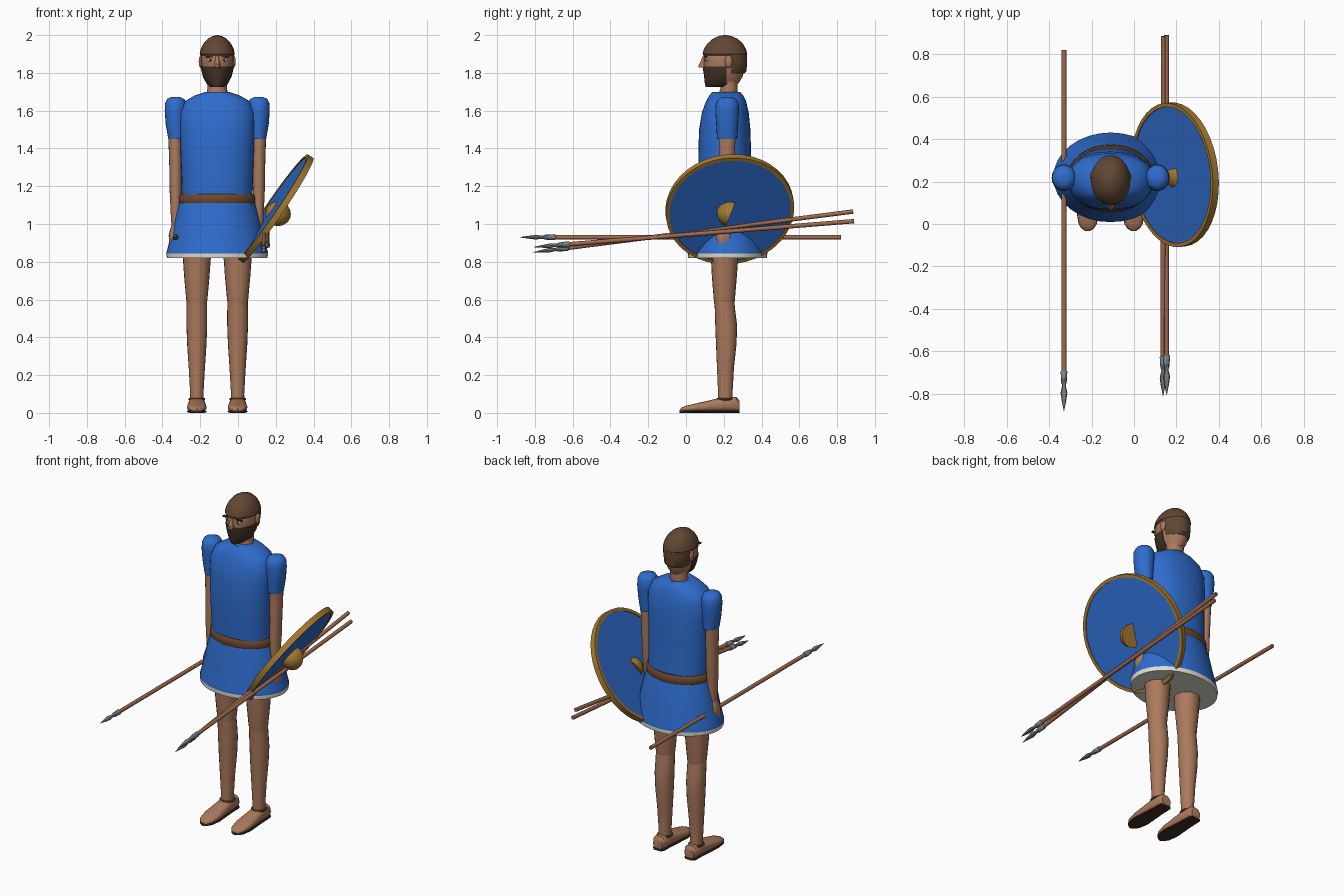
import bpy, bmesh, math
from mathutils import Vector, Matrix

if "Cube" in bpy.data.objects:
    bpy.data.objects.remove(bpy.data.objects["Cube"])

CX = -0.11  # body centre line


def srgb(r, g, b):
    return [((c / 255 + 0.055) / 1.055) ** 2.4 if c > 10 else c / 3300 for c in (r, g, b)] + [1]


def mat(name, *rgb):
    m = bpy.data.materials.new(name)
    m.diffuse_color = srgb(*rgb)
    m.use_nodes = True
    m.node_tree.nodes["Principled BSDF"].inputs["Base Color"].default_value = m.diffuse_color
    return m


BLUE = mat("blue cloth", 46, 108, 205)
SKIN = mat("skin", 172, 122, 93)
HAIR = mat("hair brown", 98, 71, 52)
BEARD = mat("beard brown", 68, 50, 38)
BELT = mat("belt leather", 108, 72, 45)
GOLD = mat("bronze", 165, 122, 48)
WOOD = mat("spear wood", 160, 107, 78)
STEEL = mat("steel", 128, 133, 138)
CREAM = mat("cream", 222, 221, 208)
DARK = mat("sole dark", 62, 44, 33)


def finish(name, bm, mats, rule=None, angle=40):
    bmesh.ops.recalc_face_normals(bm, faces=bm.faces[:])
    for f in bm.faces:
        f.smooth = True
        if rule:
            f.material_index = rule(f)
    me = bpy.data.meshes.new(name)
    bm.to_mesh(me)
    bm.free()
    for m in mats:
        me.materials.append(m)
    me.set_sharp_from_angle(angle=math.radians(angle))
    ob = bpy.data.objects.new(name, me)
    bpy.context.collection.objects.link(ob)
    return ob


def loft(name, rings, mats, n=24, axis="z", power=2.0, rule=None, cut=None, matrix=None, angle=40):
    """Skin rings of (position, a, b, ra, rb) along an axis; cut = (point, normal to remove)."""
    bm = bmesh.new()
    loops = []
    for t, a, b, ra, rb in rings:
        loop = []
        for i in range(n):
            u = 2 * math.pi * i / n
            c, s = math.cos(u), math.sin(u)
            p = a + ra * math.copysign(abs(c) ** (2 / power), c)
            q = b + rb * math.copysign(abs(s) ** (2 / power), s)
            loop.append(bm.verts.new((p, q, t) if axis == "z" else (p, t, q)))
        loops.append(loop)
    for l0, l1 in zip(loops, loops[1:]):
        for i in range(n):
            j = (i + 1) % n
            bm.faces.new((l0[i], l0[j], l1[j], l1[i]))
    bm.faces.new(loops[0])
    bm.faces.new(loops[-1])
    if cut:
        g = bm.verts[:] + bm.edges[:] + bm.faces[:]
        r = bmesh.ops.bisect_plane(bm, geom=g, plane_co=cut[0], plane_no=cut[1], clear_outer=True)
        edges = [e for e in r["geom_cut"] if isinstance(e, bmesh.types.BMEdge)]
        bmesh.ops.edgeloop_fill(bm, edges=edges)
    if matrix:
        bm.transform(matrix)
    return finish(name, bm, mats, rule, angle)


def body(rings):
    return [(z, CX, cy, rx, ry) for z, cy, rx, ry in rings]


def ball(name, loc, scale, m, seg=16):
    bm = bmesh.new()
    bmesh.ops.create_uvsphere(bm, u_segments=seg, v_segments=seg // 2, radius=1)
    bm.transform(Matrix.Translation(loc) @ Matrix.Diagonal((*scale, 1)))
    return finish(name, bm, [m])


def box(name, loc, size, m):
    bm = bmesh.new()
    bmesh.ops.create_cube(bm, size=1)
    bm.transform(Matrix.Translation(loc) @ Matrix.Diagonal((*size, 1)))
    return finish(name, bm, [m])


# Tunic, skirt with pale hem, belt
loft("tunic_torso", body([(1.10, .215, .188, .145), (1.2, .21, .188, .142), (1.36, .205, .194, .14),
     (1.5, .205, .2, .136), (1.59, .208, .2, .124), (1.65, .212, .172, .106),
     (1.68, .213, .12, .09), (1.70, .213, .06, .073)]), [BLUE], n=32, power=2.3)
loft("tunic_skirt", body([(.82, .22, .266, .208), (.845, .22, .27, .211), (.86, .22, .266, .208),
     (.95, .219, .243, .19), (1.05, .217, .222, .172), (1.12, .215, .2, .155)]), [BLUE, CREAM],
     n=32, rule=lambda f: 1 if f.calc_center_median().z < .85 else 0)
loft("belt", body([(1.105, .215, .198, .153), (1.115, .215, .205, .16), (1.15, .215, .202, .158),
     (1.16, .215, .193, .15)]), [BELT], n=32)

# Neck and head
loft("neck", body([(1.66, .22, .058, .055), (1.72, .228, .052, .045), (1.8, .225, .054, .05)]), [SKIN])
loft("head", body([(1.74, .2, .05, .075), (1.78, .2, .073, .1), (1.84, .202, .084, .11),
     (1.9, .205, .087, .112), (1.95, .205, .07, .09), (1.98, .205, .04, .055)]), [SKIN])
loft("hair_cap", body([(1.893, .206, .089, .114), (1.9, .206, .093, .118), (1.925, .206, .088, .112),
     (1.955, .207, .073, .094), (1.98, .207, .051, .067), (1.994, .207, .027, .036),
     (2.0, .207, .006, .008)]), [HAIR], n=28)
loft("hair_back", body([(1.795, .215, .07, .09), (1.808, .21, .082, .11), (1.86, .207, .09, .117),
     (1.9, .206, .091, .117)]), [HAIR], n=28, cut=((0, .237, 0), (0, -1, 0)))
loft("beard", body([(1.725, .175, .034, .07), (1.74, .19, .055, .09), (1.78, .201, .076, .105),
     (1.82, .203, .086, .113), (1.835, .203, .087, .113)]), [BEARD], n=28,
     cut=((0, .215, 0), (0, 1, 0)))
loft("nose", body([(1.828, .09, .017, .024), (1.838, .09, .018, .026), (1.865, .092, .011, .014),
     (1.888, .095, .008, .008)]), [SKIN], n=10)

for s, side in ((-1, "left"), (1, "right")):
    # Eyes, brows and ears
    ball("eye_" + side, (CX + s * .037, .109, 1.868), (.017, .008, .008), CREAM, 12)
    ball("pupil_" + side, (CX + s * .037, .103, 1.868), (.007, .004, .007), DARK, 10)
    box("brow_" + side, (CX + s * .04, .104, 1.885), (.046, .014, .009), BEARD)
    ball("ear_" + side, (CX + s * .086, .226, 1.86), (.012, .02, .034), SKIN, 12)

    # Arms
    ax = CX + s * .22
    loft("sleeve_" + side, [(1.45, ax - s * .003, .218, .042, .053), (1.53, ax, .218, .053, .058),
         (1.6, ax, .218, .058, .063), (1.64, ax, .218, .056, .06), (1.662, ax, .218, .045, .047),
         (1.672, ax, .218, .024, .025)], [BLUE], n=20)
    loft("arm_" + side, [(.97, ax, .205, .021, .026), (1.05, ax, .208, .026, .031),
         (1.18, ax, .212, .032, .041), (1.25, ax, .215, .032, .04),
         (1.47, ax + s * .002, .218, .037, .045)], [SKIN], n=18)
    hx = ax + s * .012
    loft("hand_" + side, [(.875, hx, .2, .014, .022), (.895, hx, .2, .022, .036),
         (.94, hx, .2, .025, .042), (.975, hx - s * .006, .204, .022, .034),
         (1.0, ax, .206, .021, .026)], [SKIN], n=14)

    # Legs
    lx = CX + s * .108
    loft("thigh_" + side, [(.575, lx, .203, .052, .053), (.6, lx, .203, .056, .056),
         (.72, lx, .203, .067, .066), (.9, lx, .205, .08, .077)], [SKIN], n=20)
    loft("shin_" + side, [(.04, lx, .208, .036, .04), (.1, lx, .208, .035, .038),
         (.24, lx, .209, .043, .045), (.36, lx, .213, .051, .054), (.46, lx, .213, .055, .058),
         (.54, lx, .207, .055, .054), (.59, lx, .203, .054, .053)], [SKIN], n=20)
    # Feet: tapering toward the toe, dark sole underneath
    loft("foot_" + side, [(y, lx, h / 2 + .006, w, h / 2) for y, w, h in
         ((.282, .03, .06), (.268, .039, .078), (.2, .043, .078), (.13, .048, .062), (.06, .052, .046),
          (.0, .042, .032), (-.02, .028, .024), (-.032, .01, .014))], [SKIN], n=18, axis="y", power=2.6)
    loft("sole_" + side, [(y, lx, .007, w, .007) for y, w in
         ((.284, .028), (.27, .039), (.2, .041), (.13, .047), (.06, .053), (.0, .043), (-.02, .03),
          (-.034, .01))], [DARK], n=12, axis="y", power=4)
    loft("ankle_strap_" + side, [(.066, lx, .21, .04, .046), (.07, lx, .21, .044, .05),
         (.076, lx, .21, .044, .05), (.08, lx, .21, .04, .046)], [BELT], n=18)

# Round shield: tilted frame with the outer face pointing right and down
normal = Vector((.82, .09, -.56)).normalized()
frame = Matrix.Translation((.192, .232, 1.078)) @ normal.to_track_quat("Z", "Y").to_matrix().to_4x4()
loft("shield_board", [(-.012, 0, 0, .326, .326), (.012, 0, 0, .326, .326)], [BLUE], n=40, matrix=frame)
bm = bmesh.new()
rim = [(.322, -.017), (.341, -.017), (.341, .017), (.322, .017)]
loops = [[bm.verts.new((r * math.cos(math.tau * i / 40), r * math.sin(math.tau * i / 40), h))
          for r, h in rim] for i in range(40)]
for i in range(40):
    a, b = loops[i], loops[(i + 1) % 40]
    for k in range(4):
        bm.faces.new((a[k], b[k], b[(k + 1) % 4], a[(k + 1) % 4]))
bm.transform(frame)
finish("shield_rim", bm, [GOLD])

# Half-dome shield boss facing forward
axis = Vector((0, -.93, .37)).to_track_quat("Z", "Y").to_matrix().to_4x4()
loft("shield_boss", [(.075 * math.sin(a), 0, 0, .068 * math.cos(a), .068 * math.cos(a))
     for a in (0, .3, .6, .9, 1.2, 1.45, 1.55)], [GOLD], n=20,
     matrix=Matrix.Translation((.212, .237, 1.052)) @ axis)


def spear(name, tail, tip):
    """Wooden shaft with a socketed leaf-shaped point."""
    tail, tip = Vector(tail), Vector(tip)
    d = tip - tail
    m = Matrix.Translation(tail) @ d.to_track_quat("Z", "Y").to_matrix().to_4x4()
    n = d.length
    loft(name + "_shaft", [(0, 0, 0, .0115, .0115), (n - .16, 0, 0, .0115, .0115)], [WOOD], n=12, matrix=m)
    loft(name + "_point", [(n - b, 0, 0, rx, ry) for b, rx, ry in
         ((.188, .013, .013), (.184, .016, .016), (.135, .013, .013), (.12, .008, .008), (.085, .016, .012),
          (.05, .011, .008), (0, .001, .001))], [STEEL], n=8, matrix=m)


spear("held_spear", (-.33, .82, .93), (-.33, -.88, .93))
spear("spare_spear_a", (.138, .885, 1.066), (.137, -.81, .85))
spear("spare_spear_b", (.154, .89, 1.015), (.154, -.805, .878))
